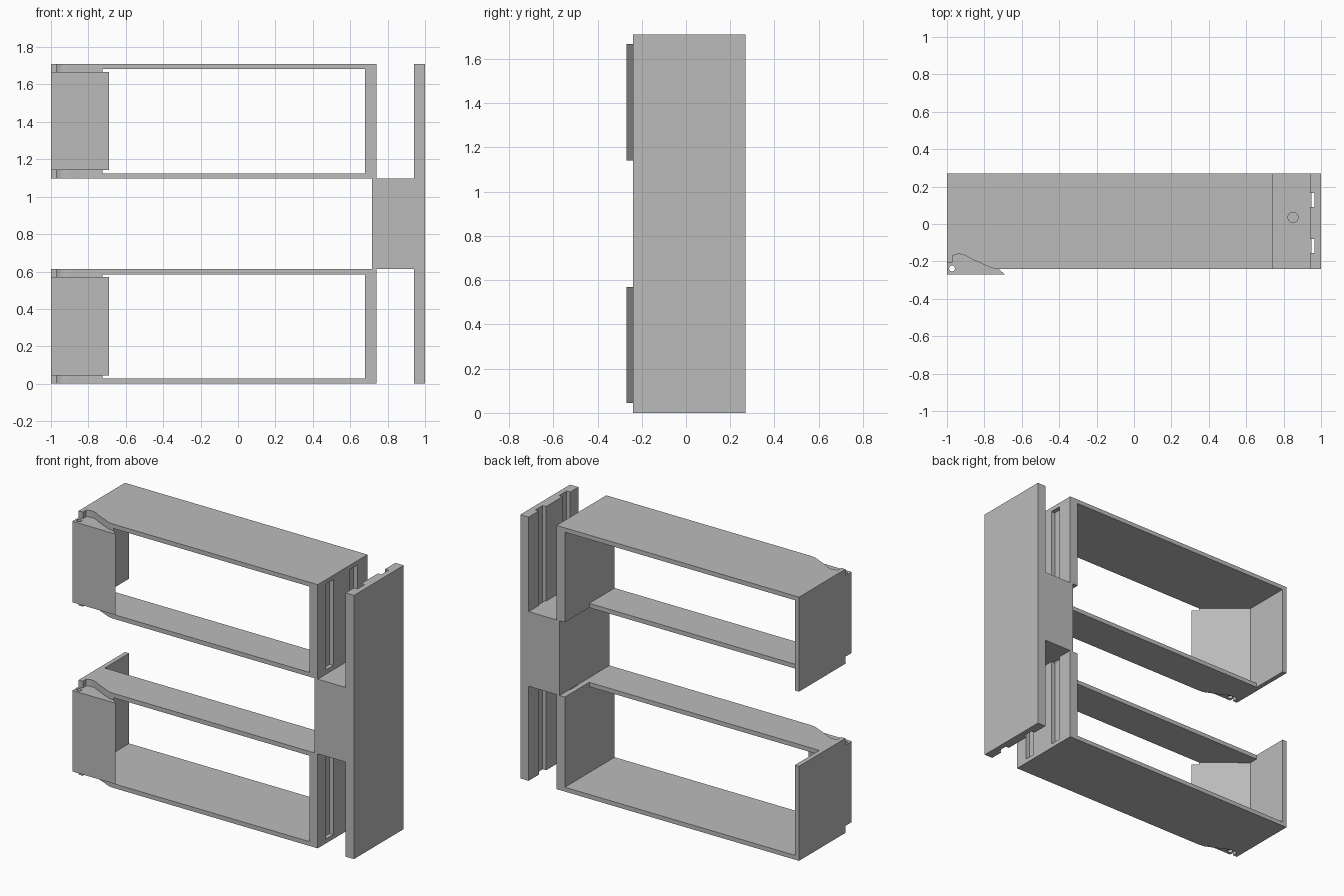
import bpy
import bmesh

cube = bpy.data.objects.get("Cube")
if cube:
    bpy.data.objects.remove(cube, do_unlink=True)

gray = bpy.data.materials.new("plain_gray")
gray.use_nodes = True
gray.diffuse_color = (0.5, 0.5, 0.5, 1)
gray.node_tree.nodes["Principled BSDF"].inputs["Base Color"].default_value = (0.5, 0.5, 0.5, 1)

FRONT, BACK, HEIGHT = -0.24, 0.27, 1.71
BOX_H, SKIN = 0.613, 0.028


def prism(name, outline, z0, z1):
    """Extrude an xy outline from z0 up to z1."""
    bm = bmesh.new()
    face = bm.faces.new([bm.verts.new((x, y, z0)) for x, y in outline])
    top = bmesh.ops.extrude_face_region(bm, geom=[face])
    moved = [v for v in top["geom"] if isinstance(v, bmesh.types.BMVert)]
    bmesh.ops.translate(bm, verts=moved, vec=(0, 0, z1 - z0))
    bmesh.ops.recalc_face_normals(bm, faces=bm.faces)
    mesh = bpy.data.meshes.new(name)
    bm.to_mesh(mesh)
    bm.free()
    mesh.materials.append(gray)
    obj = bpy.data.objects.new(name, mesh)
    bpy.context.collection.objects.link(obj)
    return obj


def rect(x0, x1, y0=FRONT, y1=BACK):
    return [(x0, y0), (x1, y0), (x1, y1), (x0, y1)]


def activate(obj):
    bpy.ops.object.select_all(action="DESELECT")
    obj.select_set(True)
    bpy.context.view_layer.objects.active = obj


def drill(obj, x, y, radius, z0, z1):
    """Cut a vertical round hole."""
    bpy.ops.mesh.primitive_cylinder_add(vertices=32, radius=radius, depth=z1 - z0,
                                        location=(x, y, (z0 + z1) / 2))
    cutter = bpy.context.object
    cutter.hide_render = True
    activate(obj)
    mod = obj.modifiers.new("hole", "BOOLEAN")
    mod.operation = "DIFFERENCE"
    mod.object = cutter
    bpy.ops.object.modifier_apply(modifier=mod.name)
    bpy.data.objects.remove(cutter, do_unlink=True)


def grooved(flat_x, face_x, groove_x):
    """Wall outline with two grooves in the face at face_x."""
    pts = [(flat_x, BACK), (flat_x, FRONT), (face_x, FRONT)]
    for y0, y1 in ((-0.155, -0.08), (0.09, 0.165)):
        pts += [(face_x, y0), (groove_x, y0), (groove_x, y1), (face_x, y1)]
    return pts + [(face_x, BACK)]


# Curved relief in the front corner of every plate, from the end wall forwards
relief = [(-1, -0.205), (-0.99, -0.187), (-0.97, -0.17), (-0.945, -0.161), (-0.92, -0.162),
          (-0.895, -0.172), (-0.87, -0.187), (-0.76, -0.236), (-0.725, FRONT)]


def plate(name, z0, back):
    obj = prism(name, relief + [(0.74, FRONT), (0.74, back), (-1, back)], z0, z0 + SKIN)
    activate(obj)
    bpy.ops.object.shade_smooth_by_angle(angle=0.6)


# Two open boxes; the plates facing the middle are half depth
for label, base in (("lower", 0), ("upper", HEIGHT - BOX_H)):
    top = base + BOX_H
    is_lower = label == "lower"
    plate(label + "_bottom_plate", base, BACK if is_lower else 0.02)
    plate(label + "_top_plate", top - SKIN, 0.02 if is_lower else BACK)
    prism(label + "_end_wall", rect(-1, -0.97, -0.205), base, top)
    prism(label + "_grooved_wall", grooved(0.68, 0.74, 0.713), base, top)

    # Diagonal corner filler behind the relief, and the projecting front lip
    corner = prism(label + "_corner_filler", relief + [(-0.97, -0.04), (-1, -0.04)],
                   base + 0.005, top - 0.005)
    activate(corner)
    bpy.ops.object.shade_smooth_by_angle(angle=0.6)
    lip = prism(label + "_front_lip",
                [(-1, -0.27), (-0.69, -0.27), (-0.725, FRONT), (-0.97, -0.04), (-1, -0.04)],
                base + 0.045, top - 0.043)
    drill(lip, -0.973, -0.238, 0.016, base, top)

# Side panel with matching grooves, joined to the boxes by a solid block
prism("side_panel", grooved(1.0, 0.94, 0.965), 0, HEIGHT)
block = prism("connecting_block", rect(0.717, 0.95), BOX_H, HEIGHT - BOX_H)
drill(block, 0.85, 0.035, 0.027, HEIGHT - BOX_H - 0.12, HEIGHT)
drill(block, 0.85, 0.035, 0.027, 0, BOX_H + 0.12)
